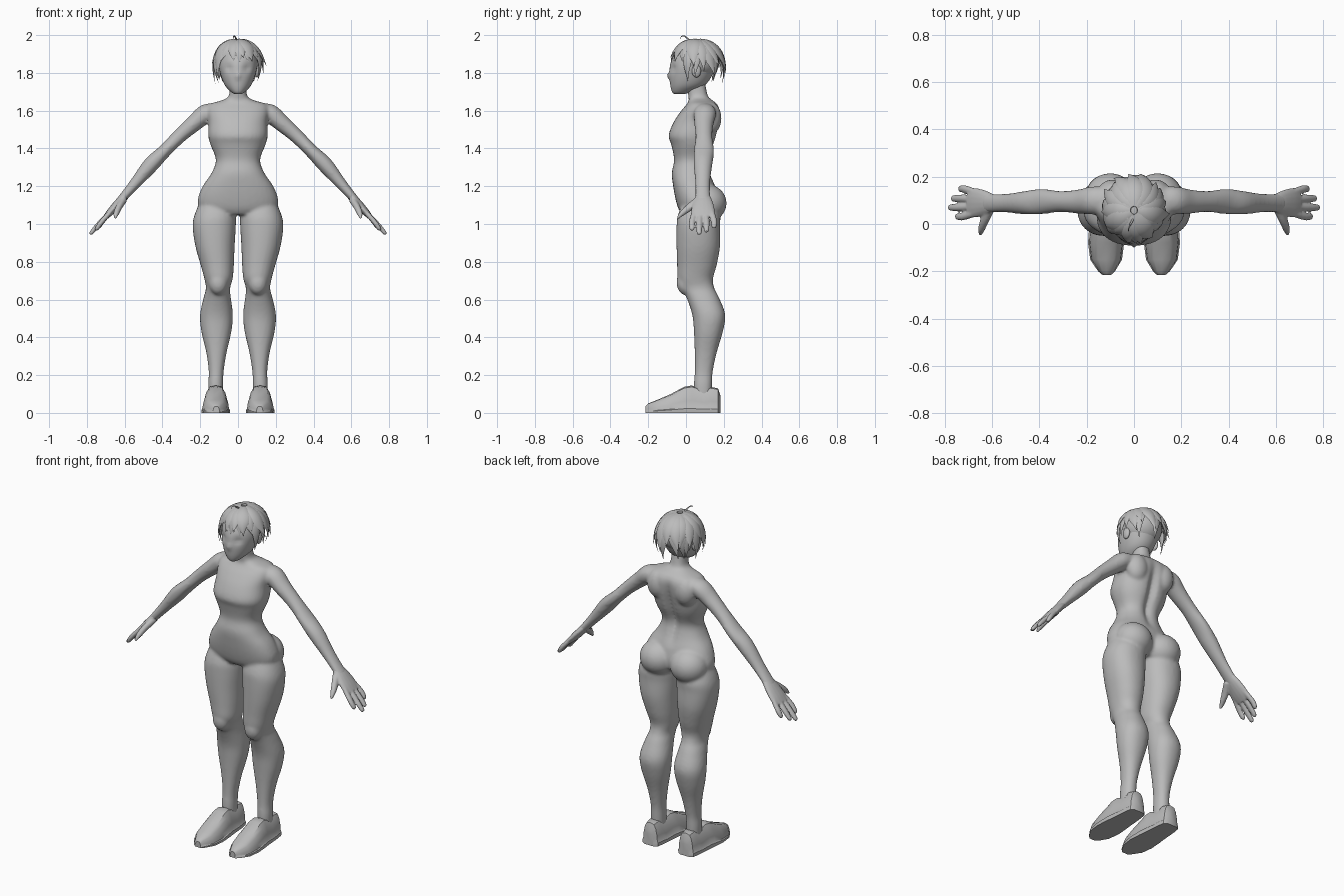
import bpy, bmesh, math, random
from mathutils import Vector

if "Cube" in bpy.data.objects:
    bpy.data.objects.remove(bpy.data.objects["Cube"])

random.seed(4)
grey = bpy.data.materials.new("plain_grey")
grey.diffuse_color = (0.5, 0.5, 0.5, 1)
grey.use_nodes = True
grey.node_tree.nodes["Principled BSDF"].inputs["Base Color"].default_value = grey.diffuse_color


def smooth_rows(rows, n=4):
    """Catmull-Rom refinement of a list of number rows."""
    out = []
    for i in range(len(rows) - 1):
        a, b, c, d = (rows[max(0, min(len(rows) - 1, i + k))] for k in (-1, 0, 1, 2))
        for j in range(n):
            t = j / n
            out.append([0.5 * (2 * q + (r - p) * t + (2 * p - 5 * q + 4 * r - s) * t * t
                               + (3 * q - p - 3 * r + s) * t ** 3) for p, q, r, s in zip(a, b, c, d)])
    return out + [list(rows[-1])]


def skin(name, rings, angle=50):
    """Skin closed rings of points into a capped solid."""
    bm = bmesh.new()
    vs = [[bm.verts.new(p) for p in r] for r in rings]
    n = len(vs[0])
    for a, b in zip(vs, vs[1:]):
        for i in range(n):
            bm.faces.new((a[i], a[(i + 1) % n], b[(i + 1) % n], b[i]))
    bm.faces.new(vs[0])
    bm.faces.new(vs[-1])
    bmesh.ops.recalc_face_normals(bm, faces=bm.faces)
    return finish(name, bm, angle)


def finish(name, bm, angle=50):
    me = bpy.data.meshes.new(name)
    bm.to_mesh(me)
    bm.free()
    me.materials.append(grey)
    ob = bpy.data.objects.new(name, me)
    bpy.context.collection.objects.link(ob)
    shade(ob, angle)
    return ob


def shade(ob, angle=50):
    bpy.ops.object.select_all(action='DESELECT')
    ob.select_set(True)
    bpy.context.view_layer.objects.active = ob
    bpy.ops.object.shade_smooth_by_angle(angle=math.radians(angle))


def ring(c, u, v, n=24, e=1.0):
    pw = lambda x: math.copysign(abs(x) ** e, x)
    return [Vector(c) + Vector(u) * pw(math.cos(2 * math.pi * i / n))
            + Vector(v) * pw(math.sin(2 * math.pi * i / n)) for i in range(n)]


def column(rows, e=1.0, n=32):
    """Horizontal rings from rows of z, x min, x max, y front, y back."""
    return [ring(((a + b) / 2, (f + k) / 2, z), ((b - a) / 2, 0, 0), (0, (k - f) / 2, 0), n, e)
            for z, a, b, f, k in smooth_rows(rows)]


def limb(name, rows, n=16):
    """Tube through rows of x, y, z, radius along y, other radius."""
    rows = smooth_rows(rows)
    rings = []
    for i, r in enumerate(rows):
        d = Vector(rows[min(i + 1, len(rows) - 1)][:3]) - Vector(rows[max(i - 1, 0)][:3])
        v = d.cross(Vector((0, 1, 0))).normalized()
        u = v.cross(d).normalized()
        rings.append(ring(r[:3], u * r[3], v * r[4], n))
    return skin(name, rings)


def ball(name, c, r):
    bm = bmesh.new()
    bmesh.ops.create_uvsphere(bm, u_segments=32, v_segments=20, radius=1)
    for v in bm.verts:
        v.co = Vector(c) + Vector([a * b for a, b in zip(v.co, r)])
    return finish(name, bm)


def fuse(parts, name, voxel, rounds):
    """Join parts, then blend them into one skin."""
    bpy.ops.object.select_all(action='DESELECT')
    for p in parts:
        p.select_set(True)
    ob = parts[0]
    bpy.context.view_layer.objects.active = ob
    bpy.ops.object.join()
    ob.name = name
    m = ob.modifiers.new("blend", 'REMESH')
    m.mode, m.voxel_size = 'VOXEL', voxel
    s = ob.modifiers.new("soften", 'SMOOTH')
    s.iterations, s.factor = rounds, 0.5
    bpy.ops.object.modifier_apply(modifier="blend")
    bpy.ops.object.modifier_apply(modifier="soften")
    shade(ob, 60)


# Torso with a groove down the spine
half = [(1.05, .13, -.02, .13), (1.08, .2, -.04, .16), (1.13, .213, -.055, .17), (1.2, .187, -.068, .155),
        (1.27, .14, -.075, .13), (1.34, .117, -.063, .12), (1.42, .146, -.078, .15),
        (1.47, .158, -.092, .165), (1.54, .156, -.065, .18), (1.6, .165, -.025, .182),
        (1.635, .15, .005, .165), (1.655, .085, .015, .14), (1.68, .048, .012, .115), (1.76, .043, 0, .1)]
torso = column([(z, -x, x, f, b) for z, x, f, b in half], .86)
for r in torso:
    for p in r:
        if p.y > .08 and 1.2 < p.z < 1.64:
            p.y -= .03 * math.exp(-(p.x / .025) ** 2) * math.sin((p.z - 1.2) / .44 * math.pi)
body = [skin("torso", torso)]

leg = [(1.11, .03, .205, -.02, .15), (1.04, .012, .233, -.045, .18), (.98, .012, .24, -.05, .18),
       (.88, .018, .225, -.05, .18), (.78, .022, .197, -.047, .162), (.71, .028, .178, -.045, .143),
       (.66, .042, .17, -.025, .15), (.61, .038, .182, .003, .175), (.52, .027, .201, .033, .208),
       (.43, .035, .194, .042, .195), (.32, .06, .168, .046, .163), (.22, .076, .155, .046, .142),
       (.15, .078, .158, .042, .138), (.08, .08, .156, .045, .135)]
arm = [(.11, .1, 1.605, .05, .035), (.17, .1, 1.585, .06, .05), (.23, .095, 1.535, .052, .045),
       (.31, .095, 1.465, .045, .038), (.39, .095, 1.385, .054, .036), (.46, .09, 1.315, .05, .042),
       (.54, .088, 1.22, .04, .031), (.6, .088, 1.15, .04, .024), (.63, .09, 1.115, .045, .022)]
fingers = [(.148, .742, .98), (.108, .772, .958), (.07, .784, .946), (.032, .755, .968)]

for s, side in ((-1, "right"), (1, "left")):
    flip = lambda rows: [(s * r[0],) + tuple(r[1:]) for r in rows]
    rings = column(leg, .92)
    for r in rings:
        for p in r:
            p.x *= s
    body.append(skin(side + "_leg", rings))
    body.append(ball(side + "_knee", (s * .105, -.005, .69), (.05, .045, .065)))
    body.append(ball(side + "_buttock", (s * .1, .11, 1.11), (.108, .105, .1)))
    body.append(ball(side + "_shoulder_blade", (s * .09, .13, 1.56), (.065, .058, .085)))
    body.append(limb(side + "_arm", flip(arm)))
    # Hand: palm, four fingers and a thumb
    hand = [limb(side + "_palm", flip([(.59, .088, 1.16, .034, .019), (.63, .09, 1.115, .052, .022),
                                       (.67, .09, 1.07, .063, .02), (.7, .09, 1.037, .06, .014)]))]
    for y, x, z in fingers:
        hand.append(limb("finger", flip([(.67, .09 + (y - .09) * .75, 1.07, .015, .013),
                                         ((x + .69) / 2, y, (z + 1.045) / 2 + .004, .0165, .0135),
                                         (x - .008, y, z + .008, .014, .011), (x, y, z, .006, .005)]), 10))
    hand.append(limb("thumb", flip([(.605, .07, 1.13, .02, .02), (.63, .02, 1.09, .021, .018),
                                    (.645, -.022, 1.055, .014, .015), (.65, -.045, 1.03, .006, .006)]), 10))
    fuse(hand, side + "_hand", .005, 3)

    # Shoe: flat sole, sloping toe, raised collar
    shoe = []
    rows = [(.183, .118, .03, .09), (.17, .118, .05, .13), (.13, .118, .057, .138), (.095, .118, .06, .122),
            (.03, .118, .065, .145), (-.01, .118, .07, .138), (-.08, .118, .075, .1),
            (-.15, .118, .066, .07), (-.2, .116, .035, .05), (-.215, .115, .018, .035)]
    for y, x, w, h in rows:
        prof = [(1, 0), (1.02, .16), (.94, .2), (.9, .45), (.72, .78), (.5, .95), (0, 1)]
        prof += [(-a, b) for a, b in prof[-2::-1]]
        shoe.append([Vector((s * x + a * w, y, b * h)) for a, b in prof])
    skin(side + "_shoe", shoe, 40)
fuse(body, "body", .009, 6)

# Head with shallow eye sockets and a small nose
head = column([(1.688, -.018, .018, -.062, -.01), (1.7, -.038, .038, -.074, .03), (1.735, -.07, .07, -.083, .1),
               (1.79, -.092, .092, -.087, .14), (1.85, -.102, .102, -.082, .16),
               (1.92, -.09, .09, -.05, .14), (1.96, -.05, .05, 0, .1)], .95, 48)
for r in head:
    for p in r:
        if p.y < 0:
            p.y += .014 * math.exp(-((abs(p.x) - .048) / .02) ** 2 - ((p.z - 1.825) / .018) ** 2)
            p.y -= .014 * math.exp(-(p.x / .012) ** 2 - ((p.z - 1.785) / .016) ** 2)
skin("head", head)
for s in (-1, 1):
    ball("ear", (s * .1, .055, 1.81), (.014, .024, .034))

# Hair: a cap covered by tapered locks fanning from the crown
ball("hair_cap", (0, .062, 1.868), (.112, .115, .102))
centre, radii = Vector((0, .058, 1.858)), Vector((.117, .13, .115))


def lock(az, start, end, width, flare, sweep, lift):
    rings, steps = [], 12

    def at(t):
        th = start + (end - start) * t
        a = az + sweep * t * t
        k = lift + flare * t ** 4
        d = Vector((math.sin(th) * math.cos(a), math.sin(th) * math.sin(a), math.cos(th)))
        p = Vector([q * r for q, r in zip(d, radii)]) * k
        p.z = p.z / k * (1 + (k - 1) * (.6 if p.z > 0 else 1))
        return centre + p, d
    for i in range(steps + 1):
        t = i / steps
        p, d = at(t)
        tan = (at(t + .02)[0] - at(t - .02)[0]).normalized()
        side = tan.cross(d).normalized()
        w = width * max(.03, (.3 + .7 * math.sin(math.pi * min(1, t * .85 + .1))) * (1 - t ** 4))
        rings.append(ring(p, side * w, side.cross(tan) * w * .3, 8))
    skin("hair_lock", rings, 60)


for layer, count in enumerate((17, 15)):
    for i in range(count):
        az = 2 * math.pi * (i + .5 * layer) / count
        front = -math.sin(az)
        if front > .55:
            end = random.uniform(1.45, 1.72)
        elif front > -.3:
            end = random.uniform(2.0, 2.35)
        else:
            end = random.uniform(2.05, 2.4)
        if layer:
            end -= .35 if front < .55 else .1
        flare = random.uniform(.12, .3) + (.16 if front < .55 and not layer else 0)
        if front > .55:
            flare *= .35
        lock(az, .12, end, random.uniform(.032, .042), flare, random.uniform(-.15, .4), 1 + .035 * layer)

# Stray curl on the crown
limb("hair_curl", [(0, .03, 1.965, .005, .005), (-.012, .005, 1.985, .004, .004), (-.02, -.012, 1.996, .003, .003),
                   (-.024, -.025, 1.992, .002, .002), (-.022, -.03, 1.98, .001, .001)], 8)
